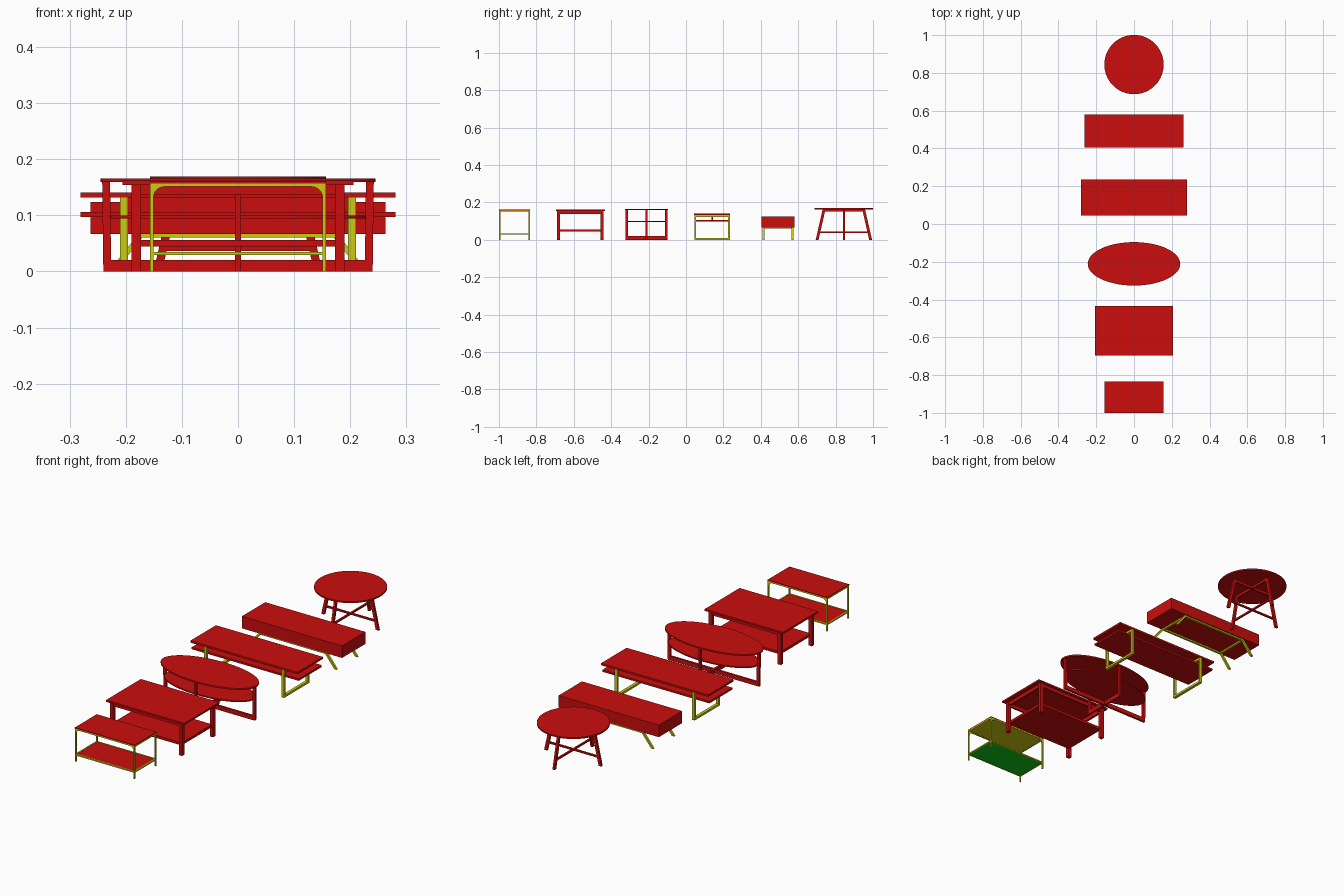
import bpy, bmesh
from math import sin, cos, pi
from mathutils import Vector, Matrix

if "Cube" in bpy.data.objects:
    bpy.data.objects.remove(bpy.data.objects["Cube"])


def material(name, rgb):
    m = bpy.data.materials.new(name)
    m.use_nodes = True
    m.diffuse_color = (*rgb, 1)
    m.node_tree.nodes["Principled BSDF"].inputs["Base Color"].default_value = (*rgb, 1)
    return m


RED = material("red", (0.6, 0.004, 0.004))
YELLOW = material("yellow", (0.6, 0.6, 0.006))
GREEN = material("green", (0.004, 0.6, 0.01))


def finish(name, bm, mat, smooth=False):
    bmesh.ops.recalc_face_normals(bm, faces=bm.faces)
    mesh = bpy.data.meshes.new(name)
    bm.to_mesh(mesh)
    bm.free()
    mesh.materials.append(mat)
    ob = bpy.data.objects.new(name, mesh)
    bpy.context.collection.objects.link(ob)
    if smooth:
        bpy.ops.object.select_all(action='DESELECT')
        ob.select_set(True)
        bpy.context.view_layer.objects.active = ob
        bpy.ops.object.shade_smooth_by_angle()
    return ob


def box(name, x, y, z, mat):
    """Box from (low, high) ranges."""
    bm = bmesh.new()
    mid = Vector([(a + b) / 2 for a, b in (x, y, z)])
    size = Vector([b - a for a, b in (x, y, z)])
    bmesh.ops.create_cube(bm, size=1, matrix=Matrix.Translation(mid) @ Matrix.Diagonal(size).to_4x4())
    return finish(name, bm, mat)


def block(name, x, y, z, sx, sy, mat):
    """Box centred at x, y with a z range."""
    return box(name, (x - sx / 2, x + sx / 2), (y - sy / 2, y + sy / 2), z, mat)


def strut(name, foot, head, wx, wy, mat):
    """Leaning leg whose ends are cut level."""
    bm = bmesh.new()
    rings = []
    for p in (foot, head):
        rings.append([bm.verts.new((p[0] + i * wx / 2, p[1] + j * wy / 2, p[2]))
                      for i, j in ((-1, -1), (1, -1), (1, 1), (-1, 1))])
    a, b = rings
    bm.faces.new(a[::-1])
    bm.faces.new(b)
    for i in range(4):
        j = (i + 1) % 4
        bm.faces.new((a[i], a[j], b[j], b[i]))
    return finish(name, bm, mat)


def disc(name, y, rx, ry, z, mat):
    bm = bmesh.new()
    mid = Vector((0, y, sum(z) / 2))
    bmesh.ops.create_cone(bm, cap_ends=True, segments=64, radius1=1, radius2=1, depth=1,
                          matrix=Matrix.Translation(mid) @ Matrix.Diagonal((rx, ry, z[1] - z[0], 1)))
    return finish(name, bm, mat, True)


def arch(name, y, depth, w, h, t, r, mat):
    """Upright frame with rounded inner corners."""
    inner = [(w - t, 0)]
    for s, start in ((1, 0), (-1, pi / 2)):
        for i in range(7):
            a = start + i * pi / 12
            inner.append((s * (w - t - r) + r * cos(a), h - t - r + r * sin(a)))
    pts = [(-w, 0), (-w, h), (w, h), (w, 0)] + inner + [(-w + t, 0)]
    bm = bmesh.new()
    face = bm.faces.new([bm.verts.new((px, y - depth / 2, pz)) for px, pz in pts])
    out = bmesh.ops.extrude_face_region(bm, geom=[face])
    bmesh.ops.translate(bm, vec=(0, depth, 0), verts=[v for v in out["geom"] if isinstance(v, bmesh.types.BMVert)])
    return finish(name, bm, mat)


SIGNS = (-1, 1)

# Slim side table with metal frame and lower shelf
y = -0.917
for s in SIGNS:
    arch("slim_table_frame", y + s * 0.079, 0.006, 0.157, 0.157, 0.006, 0.02, YELLOW)
    block("slim_table_shelf_rail", 0, y + s * 0.079, (0.029, 0.035), 0.305, 0.006, YELLOW)
    for z in (0.029, 0.151):
        block("slim_table_end_rail", s * 0.154, y, (z, z + 0.006), 0.006, 0.155, YELLOW)
block("slim_table_underlay", 0, y, (0.154, 0.157), 0.31, 0.16, YELLOW)
block("slim_table_top", 0, y, (0.157, 0.161), 0.314, 0.165, RED)
shelf = block("slim_table_shelf", 0, y, (0.03, 0.034), 0.305, 0.156, RED)
shelf.data.materials.append(GREEN)
for p in shelf.data.polygons:
    p.material_index = 1 if p.normal.z < -0.5 else 0

# Square-legged table with apron and shelf
y = -0.565
block("square_table_top", 0, y, (0.154, 0.162), 0.412, 0.262, RED)
block("square_table_shelf", 0, y, (0.044, 0.056), 0.36, 0.23, RED)
for s in SIGNS:
    block("square_table_long_apron", 0, y + s * 0.116, (0.137, 0.154), 0.36, 0.009, RED)
    block("square_table_end_apron", s * 0.181, y, (0.137, 0.154), 0.009, 0.23, RED)
    for t in SIGNS:
        block("square_table_leg", s * 0.181, y + t * 0.116, (0, 0.154), 0.017, 0.017, RED)

# Oval table on a crossed base
y = -0.211
disc("oval_table_top", y, 0.245, 0.115, (0.159, 0.166), RED)
disc("oval_table_shelf", y, 0.229, 0.1, (0.094, 0.1), RED)
block("oval_table_long_foot", 0, y, (0, 0.02), 0.48, 0.01, RED)
block("oval_table_cross_foot", 0, y, (0, 0.02), 0.01, 0.22, RED)
for s in SIGNS:
    strut("oval_table_end_leg", (s * 0.233, y, 0), (s * 0.235, y, 0.16), 0.014, 0.01, RED)
    block("oval_table_side_leg", 0, y + s * 0.105, (0, 0.16), 0.01, 0.013, RED)

# Double-deck table on metal loops
y = 0.14
block("deck_table_top", 0, y, (0.132, 0.141), 0.562, 0.192, RED)
block("deck_table_lower_deck", 0, y, (0.097, 0.106), 0.562, 0.172, RED)
block("deck_table_divider", 0, y, (0.106, 0.132), 0.4, 0.008, RED)
for s in SIGNS:
    for z in (0, 0.122):
        block("deck_table_loop_bar", s * 0.203, y, (z, z + 0.01), 0.014, 0.186, YELLOW)
    for t in SIGNS:
        block("deck_table_loop_leg", s * 0.203, y + t * 0.09, (0, 0.132), 0.014, 0.009, YELLOW)

# Box table on splayed metal legs
y = 0.492
block("box_table_body", 0, y, (0.067, 0.124), 0.526, 0.175, RED)
for s in SIGNS:
    block("box_table_long_rail", 0, y + s * 0.078, (0.06, 0.068), 0.35, 0.01, YELLOW)
    block("box_table_cross_rail", s * 0.17, y, (0.06, 0.068), 0.01, 0.15, YELLOW)
    for t in SIGNS:
        strut("box_table_leg", (s * 0.225, y + t * 0.078, 0), (s * 0.171, y + t * 0.078, 0.067), 0.012, 0.01, YELLOW)

# Round table with four splayed legs and cross braces
y = 0.844
disc("round_table_top", y, 0.157, 0.157, (0.162, 0.169), RED)
for z, half, w in ((0.036, 0.135, 0.008), (0.15, 0.11, 0.012)):
    block("round_table_brace", 0, y, (z, z + w), half * 2, 0.008, RED)
    block("round_table_cross_brace", 0, y, (z, z + w), 0.008, half * 2, RED)
for s in SIGNS:
    strut("round_table_side_leg", (s * 0.143, y, 0), (s * 0.106, y, 0.162), 0.015, 0.01, RED)
    strut("round_table_end_leg", (0, y + s * 0.143, 0), (0, y + s * 0.106, 0.162), 0.01, 0.015, RED)
